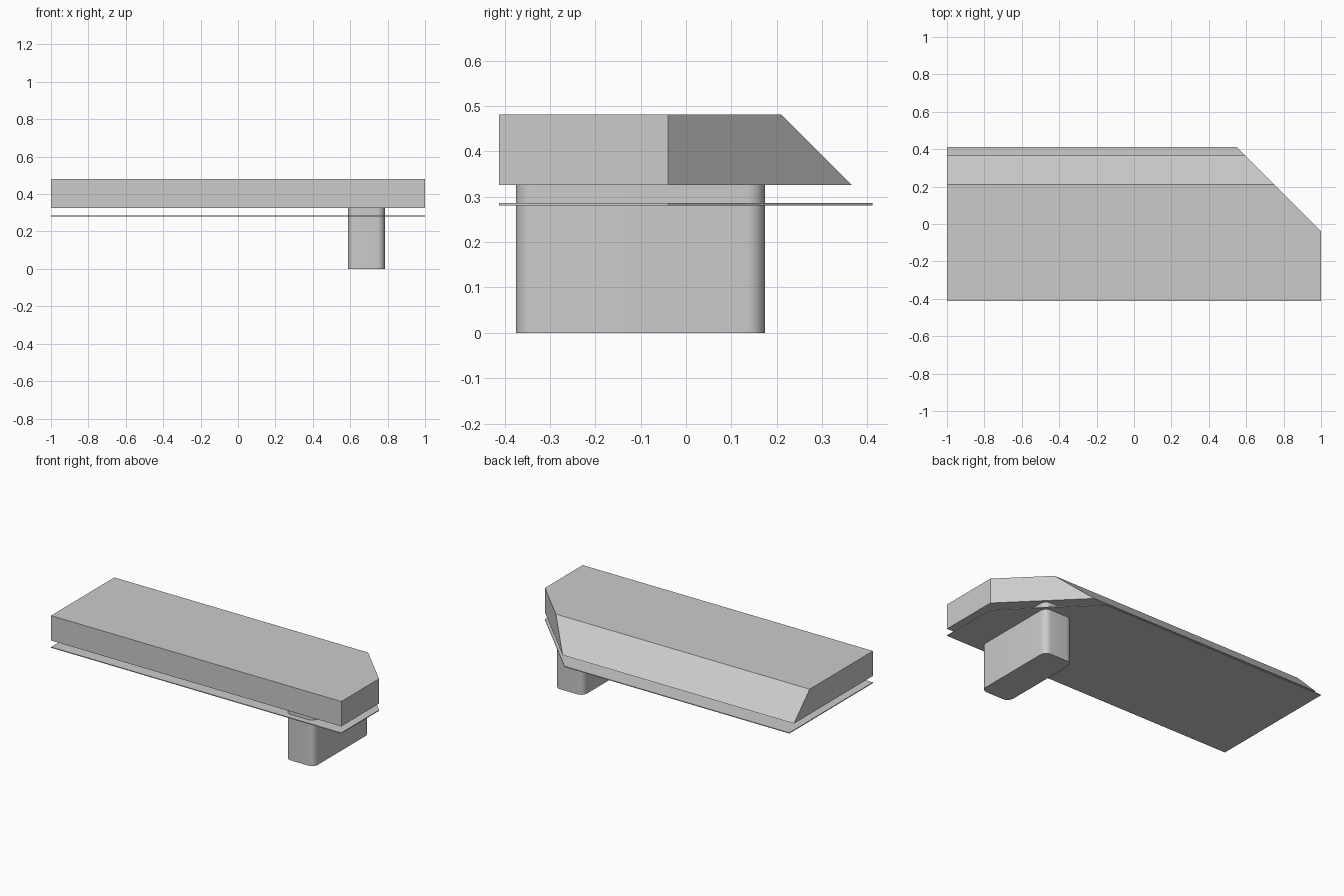
import bpy, bmesh, math

cube = bpy.data.objects.get("Cube")
if cube:
    bpy.data.objects.remove(cube, do_unlink=True)

GREY = (0.6, 0.6, 0.6, 1.0)
grey = bpy.data.materials.new("light_grey")
grey.use_nodes = True
grey.diffuse_color = GREY
grey.node_tree.nodes["Principled BSDF"].inputs["Base Color"].default_value = GREY

FRONT = -0.412
CUT = 0.96  # the cut corner lies on x + y = CUT


def outline(back):
    """Plan outline with the back corner cut off at 45 degrees."""
    return [(-1, FRONT), (1, FRONT), (1, CUT - 1), (CUT - back, back), (-1, back)]


def rounded_rect(x0, x1, y0, y1, r, steps=8):
    """Plan outline of a rectangle with rounded corners."""
    centres = [(x1 - r, y1 - r), (x0 + r, y1 - r), (x0 + r, y0 + r), (x1 - r, y0 + r)]
    points = []
    for i, (cx, cy) in enumerate(centres):
        for s in range(steps + 1):
            a = math.pi / 2 * (i + s / steps)
            points.append((cx + r * math.cos(a), cy + r * math.sin(a)))
    return points


def loft(name, bottom, top, z0, z1):
    """Closed solid between two outlines with equal point counts."""
    bm = bmesh.new()
    low = [bm.verts.new((x, y, z0)) for x, y in bottom]
    high = [bm.verts.new((x, y, z1)) for x, y in top]
    bm.faces.new(low[::-1])
    bm.faces.new(high)
    n = len(low)
    for i in range(n):
        j = (i + 1) % n
        bm.faces.new((low[i], low[j], high[j], high[i]))
    mesh = bpy.data.meshes.new(name)
    bm.to_mesh(mesh)
    bm.free()
    mesh.materials.append(grey)
    obj = bpy.data.objects.new(name, mesh)
    bpy.context.collection.objects.link(obj)
    return obj


# Thick slab with a sloping back edge
loft("upper_slab", outline(0.366), outline(0.211), 0.326, 0.481)

# Thin sheet just under the slab
loft("thin_plate", outline(0.411), outline(0.411), 0.281, 0.286)

# Rounded pillar passing through the sheet up to the slab
plan = rounded_rect(0.588, 0.785, -0.375, 0.174, 0.04)
pillar = loft("support_pillar", plan, plan, 0, 0.326)
bpy.ops.object.select_all(action="DESELECT")
pillar.select_set(True)
bpy.context.view_layer.objects.active = pillar
bpy.ops.object.shade_smooth_by_angle(angle=math.radians(30))
